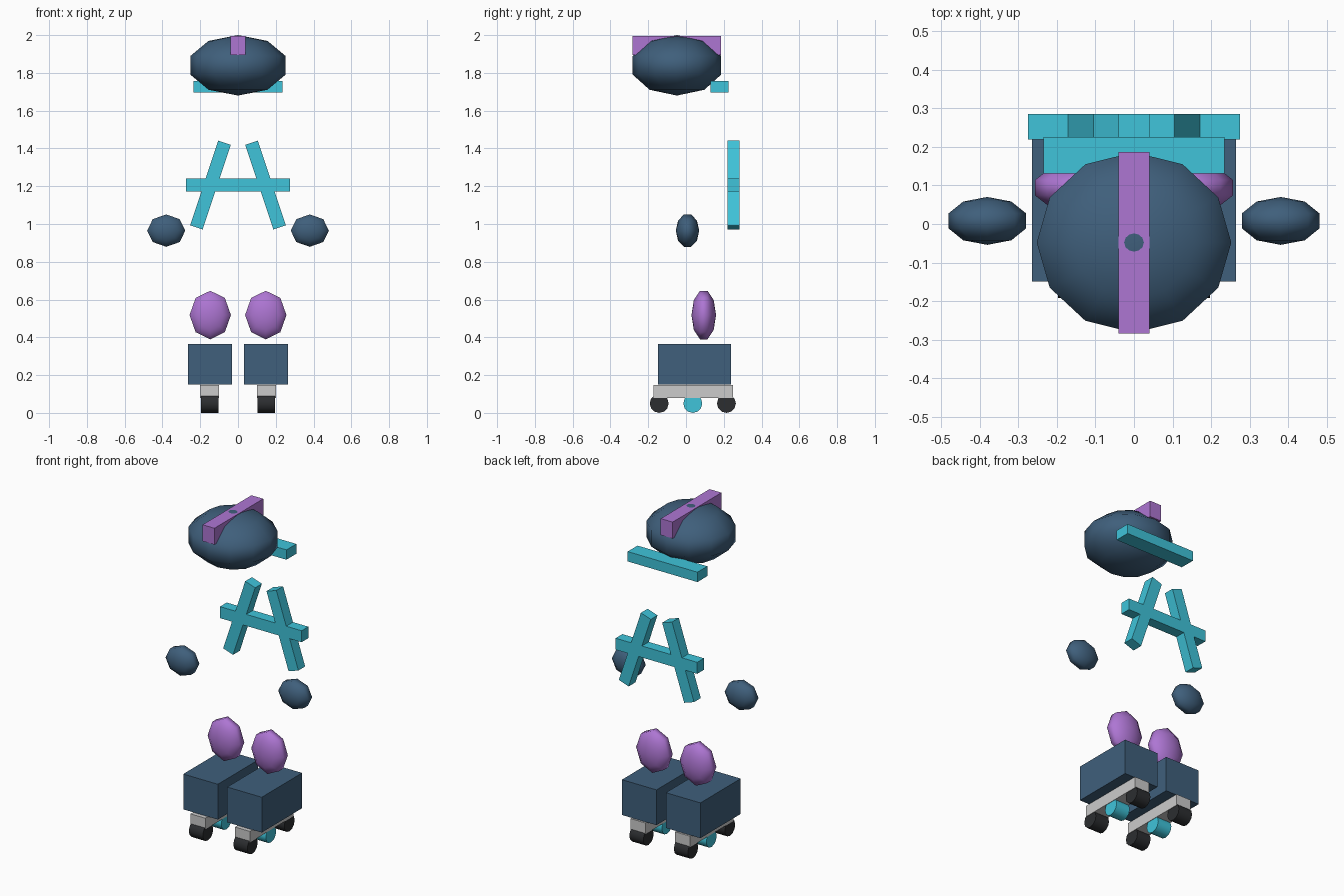
import bpy
import math

if "Cube" in bpy.data.objects:
    bpy.data.objects.remove(bpy.data.objects["Cube"])


def material(name, rgb):
    m = bpy.data.materials.new(name)
    m.diffuse_color = (*rgb, 1)
    m.use_nodes = True
    m.node_tree.nodes["Principled BSDF"].inputs["Base Color"].default_value = m.diffuse_color
    return m


NAVY = material("navy", (0.05, 0.115, 0.2))
TEAL = material("teal", (0.05, 0.55, 0.7))
PURPLE = material("purple", (0.42, 0.18, 0.65))
BLACK = material("black", (0.025, 0.027, 0.03))


def finish(name, mat):
    ob = bpy.context.object
    ob.name = name
    if mat:
        ob.data.materials.append(mat)
    return ob


def box(name, center, size, mat=None, tilt=0):
    bpy.ops.mesh.primitive_cube_add(size=1, location=center, rotation=(0, tilt, 0))
    ob = finish(name, mat)
    ob.scale = size
    return ob


def pad(name, center, radii, segments, mat, lay_flat=False):
    """Low-poly smooth ellipsoid; lay_flat turns its poles along y."""
    bpy.ops.mesh.primitive_uv_sphere_add(segments=segments, ring_count=5, radius=1, location=center)
    ob = finish(name, mat)
    x, y, z = radii
    ob.scale = radii
    if lay_flat:
        ob.rotation_euler.x = math.pi / 2
        ob.scale = (x, z, y)
    bpy.ops.object.shade_smooth()
    return ob


def wheel(name, center, mat):
    bpy.ops.mesh.primitive_cylinder_add(vertices=12, radius=0.05, depth=0.094, location=center,
                                        rotation=(0, math.pi / 2, 0))
    ob = finish(name, mat)
    bpy.ops.object.shade_smooth_by_angle(angle=math.radians(40))
    return ob


# helmet, its crest strip and the bar at the back of the neck
pad("helmet", (0, -0.048, 1.84), (0.265, 0.246, 0.16), 12, NAVY)
box("helmet_crest", (0, -0.049, 1.945), (0.08, 0.47, 0.1), PURPLE)
box("neck_bar", (0, 0.178, 1.727), (0.47, 0.095, 0.06), TEAL)

# back harness crossbar
box("harness_crossbar", (0, 0.252, 1.206), (0.55, 0.065, 0.07), TEAL)

for side, s in (("left", -1), ("right", 1)):
    # leaning harness straps
    box(f"harness_strap_{side}", (s * 0.146, 0.252, 1.206), (0.07, 0.065, 0.472), TEAL, -s * 0.32)
    # hand and knee pads
    pad(f"hand_pad_{side}", (s * 0.38, 0.008, 0.965), (0.101, 0.062, 0.09), 8, NAVY, True).scale.x *= 1.05
    pad(f"knee_pad_{side}", (s * 0.147, 0.094, 0.518), (0.115, 0.065, 0.135), 8, PURPLE, True)
    # boot, wheel frame and three wheels
    box(f"boot_{side}", (s * 0.148, 0.045, 0.257), (0.233, 0.388, 0.215), NAVY)
    box(f"skate_frame_{side}", (s * 0.15, 0.038, 0.114), (0.1, 0.42, 0.068))
    for label, y, mat in (("front", -0.142, BLACK), ("middle", 0.036, TEAL), ("rear", 0.214, BLACK)):
        wheel(f"{label}_wheel_{side}", (s * 0.15, y, 0.05), mat)
